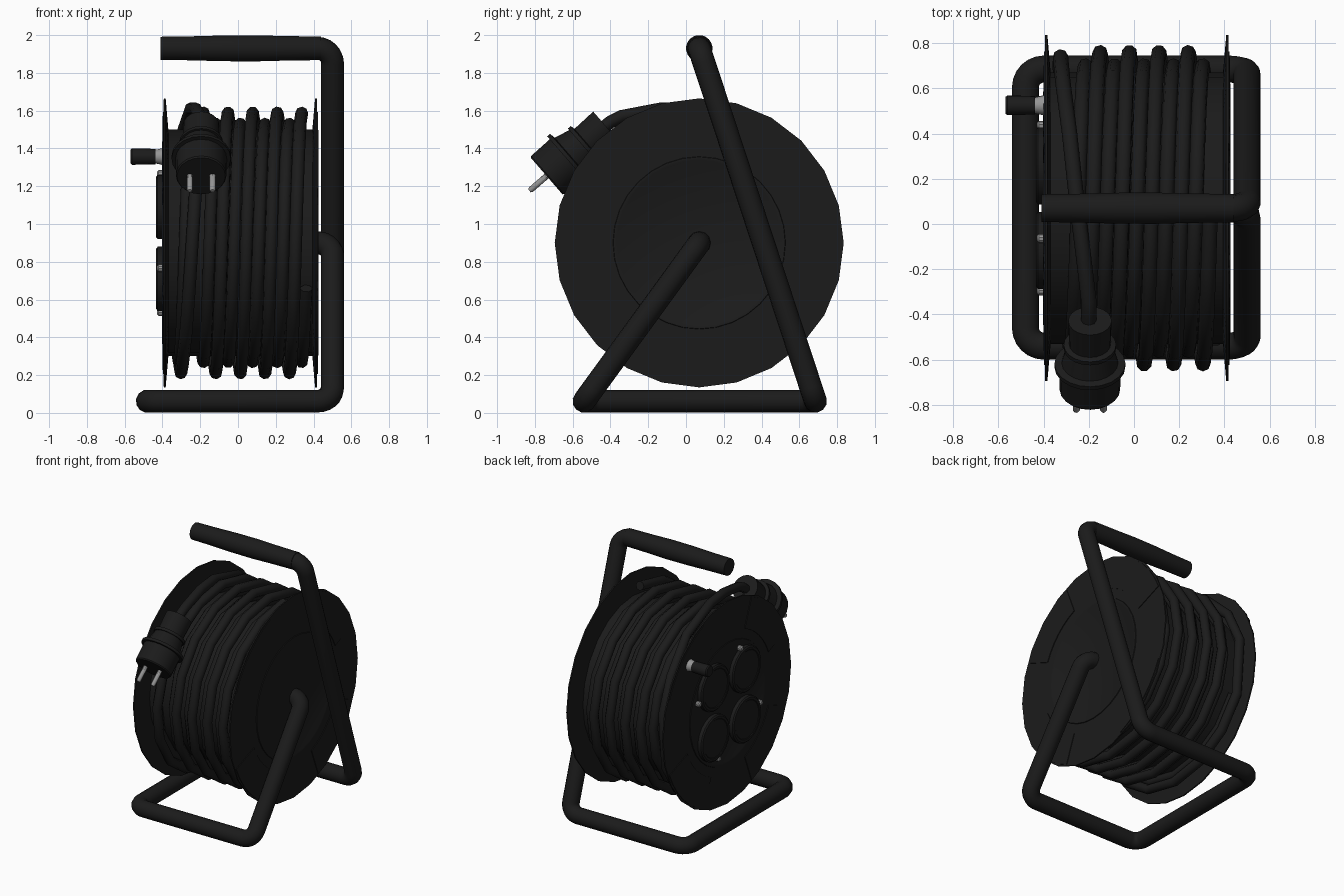
import bpy, bmesh, math
from mathutils import Vector

if "Cube" in bpy.data.objects:
    bpy.data.objects.remove(bpy.data.objects["Cube"])


def material(name, c):
    m = bpy.data.materials.new(name)
    m.diffuse_color = (c, c, c, 1)
    m.use_nodes = True
    m.node_tree.nodes["Principled BSDF"].inputs["Base Color"].default_value = m.diffuse_color
    return m


BLACK = material("black_plastic", 0.011)
METAL = material("grey_metal", 0.3)
HUB = Vector((0, 0.07, 0.90))      # reel centre, its axis runs along x


def finish(name, mesh, mat, angle=35):
    ob = bpy.data.objects.new(name, mesh)
    bpy.context.collection.objects.link(ob)
    mesh.materials.clear()
    mesh.materials.append(mat)
    bpy.ops.object.select_all(action='DESELECT')
    ob.select_set(True)
    bpy.context.view_layer.objects.active = ob
    bpy.ops.object.shade_smooth_by_angle(angle=math.radians(angle))
    return ob


def lathe(name, profile, origin, axis, mat, seg=24, angle=35):
    """Revolve (distance along axis, radius) points around an axis."""
    axis = Vector(axis).normalized()
    side = axis.orthogonal().normalized()
    up = axis.cross(side)
    bm = bmesh.new()
    rings = []
    for t, r in profile:
        rings.append([bm.verts.new(Vector(origin) + axis * t
                      + r * (side * math.cos(a) + up * math.sin(a)))
                      for a in (2 * math.pi * i / seg for i in range(seg))])
    for a, b in zip(rings, rings[1:]):
        for i in range(seg):
            j = (i + 1) % seg
            bm.faces.new((a[i], a[j], b[j], b[i]))
    bmesh.ops.remove_doubles(bm, verts=bm.verts, dist=1e-5)
    bmesh.ops.recalc_face_normals(bm, faces=bm.faces)
    me = bpy.data.meshes.new(name)
    bm.to_mesh(me)
    bm.free()
    return finish(name, me, mat, angle)


def tube(name, pts, radius, mat, res=4, angle=50):
    """Round tube along a list of points."""
    cu = bpy.data.curves.new(name + "_path", 'CURVE')
    cu.dimensions = '3D'
    cu.bevel_depth = radius
    cu.bevel_resolution = res
    cu.use_fill_caps = True
    sp = cu.splines.new('POLY')
    sp.points.add(len(pts) - 1)
    for p, co in zip(sp.points, pts):
        p.co = (*co, 1)
    tmp = bpy.data.objects.new(name + "_path", cu)
    bpy.context.collection.objects.link(tmp)
    bpy.context.view_layer.update()
    dg = bpy.context.evaluated_depsgraph_get()
    me = bpy.data.meshes.new_from_object(tmp.evaluated_get(dg))
    bpy.data.objects.remove(tmp)
    return finish(name, me, mat, angle)


def fillet(pts, r, steps=6):
    """Round the corners of a polyline."""
    pts = [Vector(p) for p in pts]
    out = [pts[0]]
    for a, p, b in zip(pts, pts[1:], pts[2:]):
        u, v = (a - p).normalized(), (b - p).normalized()
        half = u.angle(v) / 2
        c = p + (u + v).normalized() * r / math.sin(half)
        t = r / math.tan(half)
        s, e = (p + u * t - c).normalized(), (p + v * t - c).normalized()
        out += [c + r * s.slerp(e, i / steps).normalized() for i in range(steps + 1)]
    return out + [pts[-1]]


# bent tube frame: hub, leg, base loop, upright, handle
tube("tube_frame", fillet([
    (0.40, 0.07, 0.90), (0.50, 0.07, 0.90), (0.50, -0.54, 0.062),
    (-0.48, -0.54, 0.062), (-0.48, 0.685, 0.062), (0.50, 0.685, 0.062),
    (0.50, 0.07, 1.93), (0.0, 0.07, 1.93)], 0.08), 0.061, BLACK)

# handle grip with a slight bulge
lathe("handle_grip", [(0, 0), (0, 0.062), (0.15, 0.064), (0.33, 0.069), (0.5, 0.070),
                      (0.65, 0.066), (0.85, 0.063), (0.85, 0)],
      (-0.41, 0.07, 1.93), (1, 0, 0), BLACK, seg=20)

# drum core and the two tapered flanges
lathe("drum_core", [(-0.38, 0), (-0.38, 0.6), (0.40, 0.6), (0.40, 0)], HUB, (1, 0, 0), BLACK)
for side, name in ((1, "right"), (-1, "left")):
    shift = 0.0 if side > 0 else -0.025
    o = HUB - Vector((side * shift * side, 0, 0)) if side < 0 else HUB.copy()
    lathe(name + "_flange", [(0.38, 0), (0.385, 0.5), (0.408, 0.765), (0.418, 0.765),
                             (0.422, 0.5), (0.422, 0)], o, (side, 0, 0), BLACK, angle=20)
    # raised ring in the middle of the flange
    lathe(name + "_centre_disc", [(0.415, 0), (0.415, 0.46), (0.427, 0.455), (0.427, 0.44),
                                  (0.424, 0.435), (0.424, 0)], o, (side, 0, 0), BLACK, seg=32)
    # four raised sector panels
    bm = bmesh.new()
    for k in range(4):
        rows = []
        for i in range(7):
            a = math.radians(45 + 90 * k - 22.5 + 7.5 * i)
            rows.append([bm.verts.new((o.x + side * x, o.y + r * math.cos(a), o.z + r * math.sin(a)))
                         for x, r in ((0.415, 0.525), (0.427, 0.525), (0.423, 0.75), (0.415, 0.75))])
        for p, q in zip(rows, rows[1:]):
            for j in range(4):
                bm.faces.new((p[j], p[(j + 1) % 4], q[(j + 1) % 4], q[j]))
        bm.faces.new(rows[0])
        bm.faces.new(rows[-1])
    bmesh.ops.recalc_face_normals(bm, faces=bm.faces)
    me = bpy.data.meshes.new(name + "_sector_panels")
    bm.to_mesh(me)
    bm.free()
    finish(name + "_sector_panels", me, BLACK, 20)


# wound cable: two helical layers, the outer one leading to the plug
def helix(start, end, x0, r, step=22.5, slack=0.0):
    pts = []
    for i in range(int((end - start) / step) + 1):
        d = start + i * step
        a = math.radians(d)
        x = x0 + 0.13 * (d - 90) / 360 - slack * min(1, max(0, (-380 - d) / 140))
        pts.append((x, HUB.y + r * math.sin(a), HUB.z + r * math.cos(a)))
    return pts


lead = [(-0.20, -0.47, 1.485), (-0.20, -0.40, 1.54), (-0.20, -0.34, 1.57), (-0.225, -0.13, 1.61),
        (-0.25, 0.07, 1.61), (-0.285, 0.40, 1.51), (-0.315, 0.63, 1.29), (-0.325, 0.74, 1.05)]
tube("outer_cable", lead + helix(-607.5, 1080, -0.02, 0.688, slack=0.055), 0.034, BLACK, res=2)
tube("inner_cable", helix(-967.5, 967.5, 0.045, 0.63), 0.033, BLACK, res=2)

# plug: body, collar, stepped boot and two pins
face = Vector((-0.195, -0.738, 1.254))
back = Vector((0, 0.755, 0.655)).normalized()
lathe("plug_body", [(0, 0), (0, 0.128), (0.008, 0.134), (0.14, 0.136), (0.14, 0.157), (0.16, 0.157),
                    (0.165, 0.125), (0.25, 0.105), (0.25, 0.116), (0.27, 0.116), (0.275, 0.092),
                    (0.41, 0.096), (0.41, 0)], face, back, BLACK, seg=20)
for dx in (-0.06, 0.06):
    lathe("plug_pin", [(-0.01, 0), (-0.01, 0.016), (0.11, 0.016), (0.12, 0.010), (0.12, 0)],
          face + Vector((dx, 0, 0)), -back, METAL, seg=10)

# four round socket covers on the left disc
for sy in (-1, 1):
    for sz in (-1, 1):
        lathe("socket_cover", [(0.395, 0), (0.395, 0.172), (0.425, 0.172), (0.433, 0.162),
                               (0.433, 0.145), (0.429, 0.14), (0.429, 0)],
              HUB + Vector((0, sy * 0.187, sz * 0.19)), (-1, 0, 0), BLACK, seg=20)

# four screws between the sockets
for k in range(4):
    a = math.radians(70 + 90 * k)
    lathe("panel_screw", [(0.395, 0), (0.395, 0.02), (0.420, 0.02), (0.428, 0.012), (0.428, 0)],
          HUB + Vector((0, -0.39 * math.cos(a), 0.39 * math.sin(a))),
          (-1, 0, 0), METAL, seg=10)

# winding knob on a metal collar
knob = Vector((0, 0.525, 1.357))
lathe("knob_collar", [(0.385, 0), (0.385, 0.045), (0.40, 0.045), (0.445, 0.034), (0.445, 0)],
      knob, (-1, 0, 0), METAL, seg=14)
lathe("winding_knob", [(0.438, 0), (0.438, 0.041), (0.56, 0.044), (0.568, 0.038), (0.568, 0)],
      knob, (-1, 0, 0), BLACK, seg=14)
